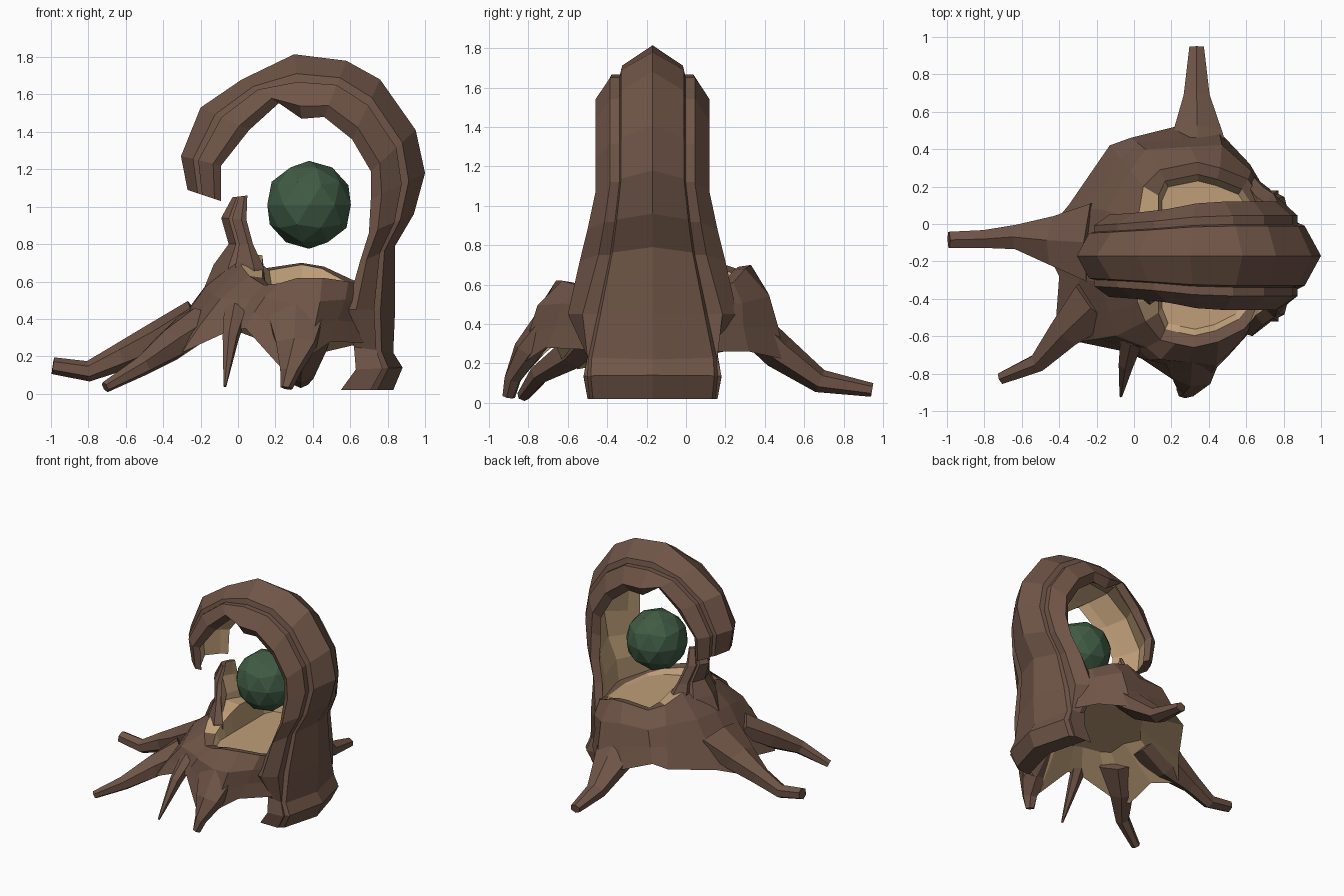
import bpy, bmesh, math
from mathutils import Vector

MID = -0.17  # y of the arch's symmetry plane


def material(name, rgb):
    m = bpy.data.materials.new(name)
    m.diffuse_color = (*rgb, 1)
    return m


BARK = material("brown bark", (0.16, 0.09, 0.063))
WOOD = material("tan wood", (0.52, 0.345, 0.19))
GREEN = material("dark green", (0.05, 0.105, 0.058))


def finish(bm, name, mats):
    bmesh.ops.recalc_face_normals(bm, faces=bm.faces)
    me = bpy.data.meshes.new(name)
    bm.to_mesh(me)
    bm.free()
    for m in mats:
        me.materials.append(m)
    ob = bpy.data.objects.new(name, me)
    bpy.context.collection.objects.link(ob)
    return ob


def loft(name, rings, is_wood=lambda i, j, f: False, cap_mats=(0, 0)):
    """Skin closed rings; is_wood(ring, column, face) picks tan faces."""
    bm = bmesh.new()
    vs = [[bm.verts.new(p) for p in r] for r in rings]
    n = len(vs[0])
    for i in range(len(vs) - 1):
        for j in range(n):
            k = (j + 1) % n
            f = bm.faces.new((vs[i][j], vs[i][k], vs[i + 1][k], vs[i + 1][j]))
            f.material_index = int(is_wood(i, j, f))
    for ring, m in zip((vs[0], vs[-1]), cap_mats):
        bm.faces.new(ring).material_index = m
    return finish(bm, name, (BARK, WOOD))


# Half section of the hollow bark: (depth from outer ridge to inner rim, share of half width)
HALF = [(0, 0), (0.3, 0.55), (0.43, 0.58), (0.43, 0.74), (0.8, 1.0), (1.0, 0.86), (0.8, 0.62), (0.5, 0)]
SECTION = HALF + [(t, -s) for t, s in HALF[-2:0:-1]]


def bark_sweep(name, stations, wood_above):
    rings = []
    for ox, oz, ix, iz, w, limit in stations:
        rings.append([(ox + (ix - ox) * t, MID + max(-limit, min(limit, s * w)), oz + (iz - oz) * t)
                      for t, s in SECTION])
    return loft(name, rings,
                lambda i, j, f: 5 <= j <= 8 and f.calc_center_median().z > wood_above)


# Hooked trunk: outer x, z, inner x, z, half width, width limit
bark_sweep("hooked_trunk", [
    (-0.27, 1.09, -0.09, 1.03, 0.20, 1),
    (-0.305, 1.27, -0.09, 1.22, 0.22, 1),
    (-0.20, 1.53, 0.06, 1.41, 0.23, 1),
    (0.02, 1.68, 0.22, 1.555, 0.25, 1),
    (0.30, 1.815, 0.34, 1.47, 0.28, 1),
    (0.58, 1.78, 0.46, 1.48, 0.29, 1),
    (0.76, 1.68, 0.61, 1.36, 0.29, 1),
    (0.95, 1.41, 0.71, 1.19, 0.29, 1),
    (1.0, 1.18, 0.71, 1.04, 0.29, 1),
    (0.94, 0.96, 0.70, 0.86, 0.33, 1),
    (0.84, 0.79, 0.65, 0.70, 0.37, 1),
    (0.84, 0.45, 0.58, 0.45, 0.48, 0.43),
    (0.83, 0.22, 0.62, 0.25, 0.56, 0.33),
    (0.88, 0.14, 0.63, 0.13, 0.57, 0.35),
    (0.83, 0.02, 0.55, 0.02, 0.55, 0.33)], 0.5)

# Short broken horn facing the hook's tip
bark_sweep("broken_horn", [
    (-0.03, 1.05, 0.05, 1.06, 0.07, 1),
    (-0.09, 0.94, 0.045, 0.93, 0.12, 1),
    (-0.05, 0.80, 0.08, 0.80, 0.19, 1),
    (-0.13, 0.69, 0.14, 0.67, 0.26, 1),
    (-0.20, 0.52, 0.14, 0.52, 0.27, 1)], 0.55)

# Stump: underside outline and top rim, counterclockwise from the right
under = [(0.76, -0.17, 0.22), (0.72, 0.15, 0.26), (0.62, 0.32, 0.26), (0.45, 0.50, 0.22),
         (0.22, 0.52, 0.25), (-0.02, 0.46, 0.34), (-0.13, 0.42, 0.31), (-0.35, 0.1, 0.24),
         (-0.5, -0.08, 0.17), (-0.40, -0.28, 0.22), (-0.42, -0.55, 0.17), (-0.3, -0.63, 0.22),
         (-0.06, -0.68, 0.33), (0.04, -0.72, 0.35), (0.22, -0.84, 0.15), (0.38, -0.83, 0.2),
         (0.50, -0.71, 0.28), (0.69, -0.50, 0.27)]
rim = [(0.72, -0.17, 0.58), (0.69, 0.12, 0.58), (0.61, 0.24, 0.61), (0.46, 0.30, 0.68),
       (0.34, 0.33, 0.70), (0.14, 0.29, 0.67), (0.05, 0.20, 0.70), (0.02, 0.02, 0.74),
       (0.0, -0.17, 0.75), (0.01, -0.30, 0.72), (0.02, -0.42, 0.68), (0.06, -0.52, 0.63),
       (0.14, -0.62, 0.58), (0.22, -0.64, 0.59), (0.32, -0.66, 0.62), (0.45, -0.63, 0.62),
       (0.59, -0.56, 0.6), (0.68, -0.45, 0.58)]
centre = Vector((0.35, MID, 0))


def ring_between(t, bulge):
    out = []
    for i, (a, b) in enumerate(zip(under, rim)):
        p = Vector(a).lerp(Vector(b), t)
        d = Vector((p.x - centre.x, p.y - centre.y, 0)).normalized()
        by_trunk = p.x > 0.64
        wave = 0.02 if i % 2 else -0.02  # bark grooves
        out.append(p if by_trunk else p + d * (bulge + wave))
    return out


def inset(ring, scale, z_of, min_x=-9):
    return [(max(min_x, centre.x + (x - centre.x) * scale),
             centre.y + (y - centre.y) * scale, z_of(z)) for x, y, z in ring]


hollow = inset(under, 0.6, lambda z: 0.43)
lip = inset(rim, 0.87, lambda z: z - 0.01, 0.13)
floor = inset(rim, 0.80, lambda z: 0.56, 0.15)
loft("stump", [hollow, under, ring_between(0.35, 0.02), ring_between(0.7, 0.045), rim, lip, floor],
     lambda i, j, f: i in (0, 5) or (i == 4 and 6 <= j <= 10), (1, 1))


def root(name, path, sides=6):
    """Tapering root; path rows are x, y, z, half width, half height."""
    pts = [Vector(p[:3]) for p in path]
    rings = []
    for i, p in enumerate(pts):
        d = (pts[min(i + 1, len(pts) - 1)] - pts[max(i - 1, 0)]).normalized()
        side = d.cross(Vector((0, 0, 1))).normalized()
        up = side.cross(d)
        w, h = path[i][3:]
        rings.append([p + side * w * math.cos(a) + up * h * math.sin(a)
                      for a in (2 * math.pi * (k + 0.5) / sides for k in range(sides))])
    return loft(name, rings)


# Roots
root("left_root", [(-0.22, -0.1, 0.42, 0.24, 0.09), (-0.42, -0.09, 0.29, 0.15, 0.10),
                   (-0.62, -0.07, 0.2, 0.075, 0.075), (-0.80, -0.08, 0.12, 0.055, 0.055),
                   (-0.99, -0.085, 0.15, 0.05, 0.045)])
root("front_left_root", [(-0.20, -0.42, 0.38, 0.16, 0.09), (-0.36, -0.57, 0.26, 0.1, 0.09),
                         (-0.51, -0.74, 0.15, 0.055, 0.055), (-0.71, -0.825, 0.035, 0.035, 0.03)])
root("front_spike_root", [(-0.01, -0.61, 0.45, 0.07, 0.05), (-0.04, -0.74, 0.30, 0.045, 0.05),
                          (-0.07, -0.92, 0.04, 0.008, 0.008)])
root("front_root", [(0.31, -0.68, 0.43, 0.18, 0.08), (0.31, -0.81, 0.26, 0.12, 0.07),
                    (0.28, -0.88, 0.12, 0.06, 0.04), (0.26, -0.9, 0.03, 0.035, 0.03)])
root("back_root", [(0.35, 0.30, 0.42, 0.20, 0.09), (0.34, 0.47, 0.26, 0.15, 0.09),
                   (0.335, 0.68, 0.11, 0.08, 0.06), (0.335, 0.945, 0.065, 0.045, 0.035)])

# Floating green ball
bm = bmesh.new()
bmesh.ops.create_icosphere(bm, subdivisions=2, radius=0.235)
bmesh.ops.translate(bm, verts=bm.verts, vec=(0.38, MID, 1.01))
finish(bm, "green_ball", (GREEN,))
